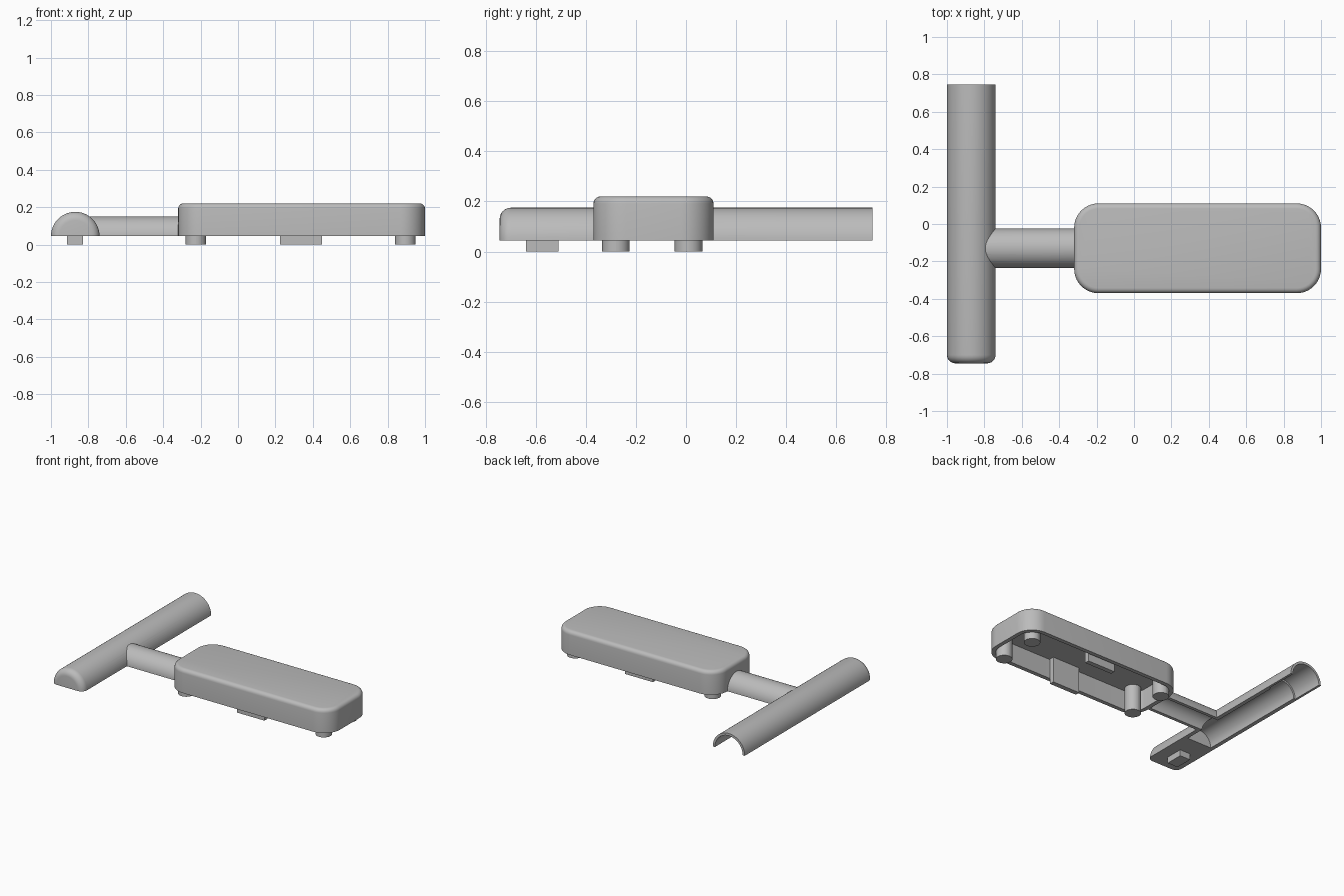
import bpy
import math

cube = bpy.data.objects.get("Cube")
if cube:
    bpy.data.objects.remove(cube, do_unlink=True)

grey = bpy.data.materials.new("plain grey")
COLOUR = (0.5, 0.5, 0.5, 1)
grey.diffuse_color = COLOUR
grey.use_nodes = True
grey.node_tree.nodes["Principled BSDF"].inputs["Base Color"].default_value = COLOUR

BASE = 0.045          # height of the open rim
GRIP_X = -0.87        # centre line of the grip
MID_Y = -0.13         # centre line of the neck and body


def loft(name, rings):
    """Closed solid through matching rings of points."""
    n = len(rings[0])
    verts = [p for ring in rings for p in ring]
    faces = [tuple(range(n))[::-1], tuple(range(len(verts) - n, len(verts)))]
    for k in range(len(rings) - 1):
        for i in range(n):
            a, b = k * n + i, k * n + (i + 1) % n
            faces.append((a, b, b + n, a + n))
    mesh = bpy.data.meshes.new(name)
    mesh.from_pydata(verts, [], faces)
    mesh.materials.append(grey)
    obj = bpy.data.objects.new(name, mesh)
    bpy.context.collection.objects.link(obj)
    bpy.context.view_layer.objects.active = obj
    bpy.ops.object.select_all(action='DESELECT')
    obj.select_set(True)
    bpy.ops.object.mode_set(mode='EDIT')
    bpy.ops.mesh.select_all(action='SELECT')
    bpy.ops.mesh.normals_make_consistent(inside=False)
    bpy.ops.object.mode_set(mode='OBJECT')
    return obj


def half_round(name, axis, centre, sections, skirt=0.0):
    """Half cylinder along x or y; sections are (position, radius)."""
    rings = []
    for pos, r in sections:
        pts = [(r * math.cos(math.pi * i / 32), r * math.sin(math.pi * i / 32))
               for i in range(33)]
        if skirt:
            pts = [(r, -skirt)] + pts + [(-r, -skirt)]
        rings.append([(centre + u, pos, BASE + v) if axis == 'y'
                      else (pos, centre + u, BASE + v) for u, v in pts])
    return loft(name, rings)


def rounded_slab(name, centre, half, radius, levels):
    """Rounded rectangle stacked by (height, inset) levels."""
    rings = []
    for z, inset in levels:
        r = radius - inset
        ring = []
        for q, (sx, sy) in enumerate([(1, 1), (-1, 1), (-1, -1), (1, -1)]):
            for i in range(11):
                a = math.pi / 2 * (q + i / 10)
                ring.append((centre[0] + sx * (half[0] - radius) + r * math.cos(a),
                             centre[1] + sy * (half[1] - radius) + r * math.sin(a), z))
        rings.append(ring)
    return loft(name, rings)


def block(name, x0, x1, y0, y1, z1):
    return loft(name, [[(x0, y0, z), (x1, y0, z), (x1, y1, z), (x0, y1, z)]
                       for z in (0, z1)])


def cut(obj, cutters):
    bpy.context.view_layer.objects.active = obj
    for c in cutters:
        mod = obj.modifiers.new("hollow", 'BOOLEAN')
        mod.operation = 'DIFFERENCE'
        mod.solver = 'EXACT'
        mod.object = c
        bpy.ops.object.modifier_apply(modifier=mod.name)


# Cutters for the hollow underside
grip_hollow = half_round("grip_hollow", 'y', GRIP_X,
                         [(-0.36, 0.1), (0.5, 0.1), (0.5001, 0.113), (0.8, 0.113)], 0.1)
neck_hollow = half_round("neck_hollow", 'x', MID_Y, [(GRIP_X, 0.082), (-0.321, 0.082)], 0.1)
neck_gap = half_round("neck_gap", 'y', GRIP_X, [(-0.5, 0.115), (0.3, 0.115)], 0.1)
body_hollow = rounded_slab("body_hollow", (0.34, MID_Y), (0.63, 0.21), 0.1,
                           [(-0.05, 0), (0.19, 0)])

# Grip: half-round bar with a rounded front end, open at the back
fillet = 0.045
ends = [(-0.745 + fillet * (1 - math.sin(a)), 0.13 - fillet * (1 - math.cos(a)))
        for a in [math.pi / 2 * (1 - i / 6) for i in range(7)]]
grip = half_round("grip", 'y', GRIP_X, ends + [(0.745, 0.13)])
cut(grip, [grip_hollow, neck_hollow])

# Neck joining grip and body
neck = half_round("neck", 'x', MID_Y, [(GRIP_X, 0.106), (-0.315, 0.106)])
cut(neck, [neck_hollow, neck_gap])

# Body shell with a softened top edge
edge = 0.028
soft = [(0.22 - edge * (1 - math.sin(a)), edge * (1 - math.cos(a)))
        for a in [math.pi / 2 * i / 5 for i in range(6)]]
body = rounded_slab("body", (0.34, MID_Y), (0.66, 0.24), 0.13, [(BASE, 0)] + soft)
cut(body, [body_hollow])

parts = [grip, neck, body]

# Round corner posts and flat side tabs inside the body
for x in (-0.225, 0.895):
    for y in (-0.28, 0.01):
        parts.append(rounded_slab("corner_post", (x, y), (0.055, 0.055), 0.055,
                                  [(0, 0), (0.2, 0)]))
for y in (-0.335, 0.03):
    parts.append(block("side_tab", 0.225, 0.45, y, y + 0.035, 0.2))

# Peg under the solid end of the grip
parts.append(block("grip_peg", -0.915, -0.83, -0.64, -0.51, 0.06))

for c in (grip_hollow, neck_hollow, neck_gap, body_hollow):
    bpy.data.objects.remove(c, do_unlink=True)

bpy.ops.object.select_all(action='DESELECT')
for p in parts:
    p.select_set(True)
bpy.context.view_layer.objects.active = body
bpy.ops.object.shade_smooth_by_angle(angle=math.radians(30))
